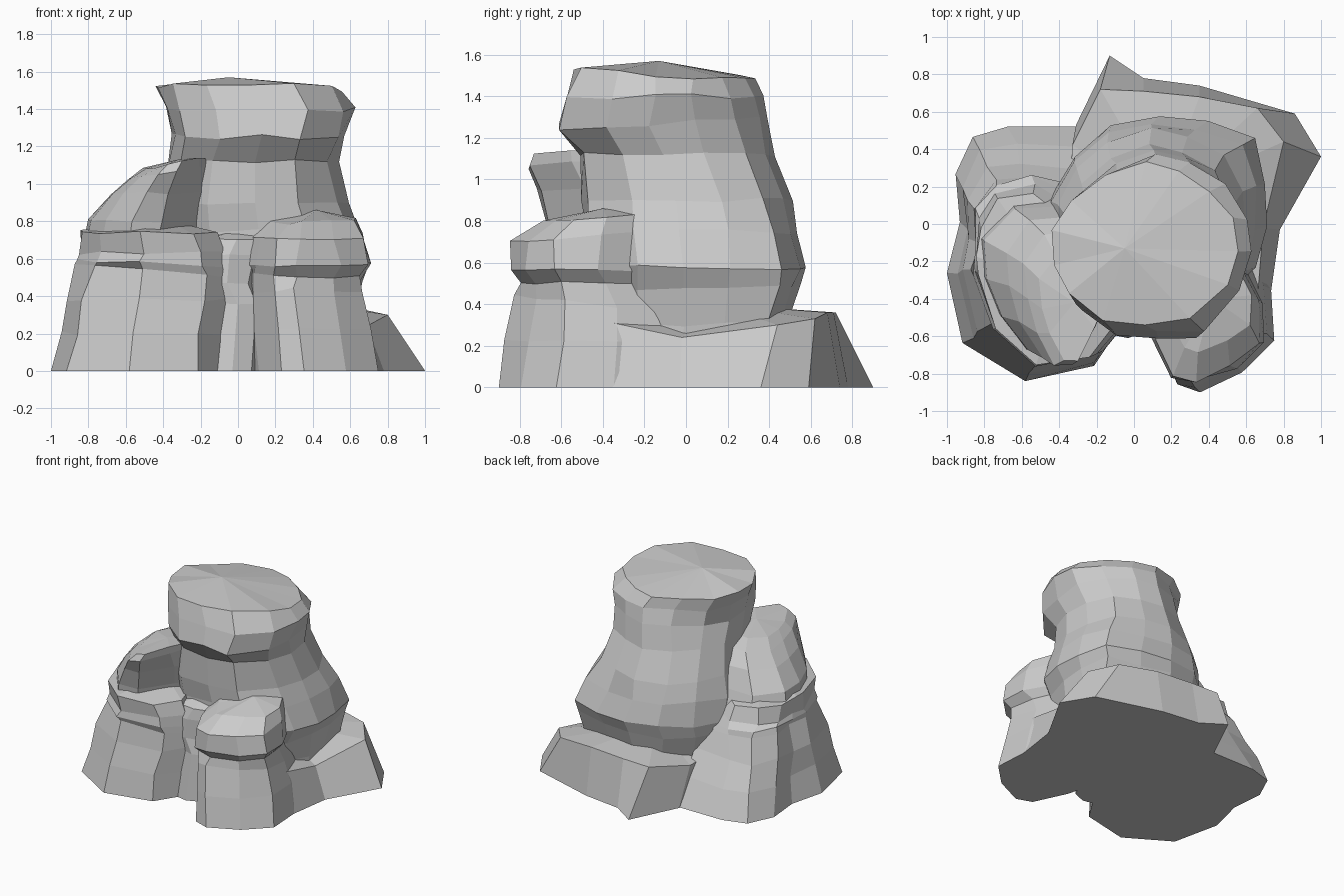
import bpy, bmesh, random
from mathutils import Vector

random.seed(7)


def loft(name, rings, apex):
    """Join rings of points into a closed, flat-faced solid with a peaked top."""
    bm = bmesh.new()
    loops = [[bm.verts.new(p) for p in ring] for ring in rings]
    n = len(loops[0])
    for lo, hi in zip(loops, loops[1:]):
        for i in range(n):
            j = (i + 1) % n
            bm.faces.new((lo[i], lo[j], hi[j], hi[i]))
    bm.faces.new(loops[0][::-1])
    tip = bm.verts.new(apex)
    for i in range(n):
        bm.faces.new((loops[-1][i], loops[-1][(i + 1) % n], tip))
    bmesh.ops.recalc_face_normals(bm, faces=bm.faces[:])
    mesh = bpy.data.meshes.new(name)
    bm.to_mesh(mesh)
    bm.free()
    ob = bpy.data.objects.new(name, mesh)
    bpy.context.collection.objects.link(ob)
    return ob


def rock(name, contour, levels, apex, rough=0.014, top=None):
    """Fit a contour, blending to a top contour, to levels (z, x0, x1, y0, y1, tilt x, tilt y)."""
    top = top or contour
    rings = []
    for k, lv in enumerate(levels):
        z, x0, x1, y0, y1 = lv[:5]
        tx, ty = lv[5:] if len(lv) > 5 else (0, 0)
        t = k / (len(levels) - 1)
        r = rough if z > 0 else 0
        ring = []
        for (ua, va), (ub, vb) in zip(contour, top):
            u, v = ua + (ub - ua) * t, va + (vb - va) * t
            p = Vector(((x0 + x1) / 2 + u * (x1 - x0) / 2,
                        (y0 + y1) / 2 + v * (y1 - y0) / 2,
                        z + tx * u + ty * v))
            ring.append(p + Vector([random.uniform(-r, r) for _ in range(3)]))
        rings.append(ring)
    return loft(name, rings, apex)


# Tall main tower with an overhanging brow, sharp back corner low down, rounder on top
tower = [(1, -.1), (1, .35), (1, .84), (.45, .95), (0, 1), (-.45, .9), (-.8, .6),
         (-1, .2), (-.98, -.25), (-.85, -.65), (-.5, -.95), (0, -1), (.45, -.96), (.85, -.55)]
tower_top = [(1, -.1), (.96, .3), (.68, .66), (.35, .92), (0, 1), (-.45, .85), (-.8, .55),
             (-1, .2), (-.98, -.25), (-.85, -.65), (-.45, -.95), (0, -1), (.5, -.97), (.9, -.5)]
rock("main_tower", tower, [
    (0, -.36, .60, -.45, .46),
    (.30, -.38, .62, -.42, .48),
    (.48, -.42, .66, -.45, .54),
    (.58, -.43, .72, -.48, .58),
    (.75, -.44, .65, -.49, .54),
    (.90, -.42, .58, -.50, .51),
    (1.12, -.38, .54, -.52, .42),
    (1.27, -.35, .58, -.62, .38, 0, .02),
    (1.40, -.38, .63, -.58, .36),
    (1.51, -.43, .55, -.53, .32, -.01, -.02)], (-.05, -.13, 1.57), top=tower_top)

# Broad sloping foot around the back and right
foot_low = [(.72, -.45), (.78, -.03), (1, .36), (.86, .59), (.35, .74), (.05, .78),
            (-.13, .9), (-.31, .53), (-.35, 0), (0, -.4)]
foot_high = [(.66, -.4, .32), (.69, -.02, .24), (.80, .44, .30), (.66, .62, .33),
             (.35, .68, .36), (.05, .71, .36), (-.18, .72, .36), (-.33, .42, .30),
             (-.35, 0, .3), (0, -.35, .35)]
loft("back_foot", [[(x, y, 0) for x, y in foot_low], foot_high], (.15, .15, .40))

# Front right column with a jutting cap
column = [(1, -.35), (.95, .3), (.6, .95), (-.2, 1), (-.8, .8), (-1, .2),
          (-.85, -.3), (-.5, -.9), (-.15, -1), (.5, -.75)]
rock("right_column", column, [
    (0, .06, .75, -.90, -.05),
    (.22, .05, .70, -.86, -.03),
    (.40, .05, .66, -.82, -.05, 0, -.04),
    (.51, .05, .65, -.80, -.18),
    (.57, .03, .71, -.85, -.18),
    (.72, .06, .67, -.84, -.19, 0, .02),
    (.81, .15, .63, -.68, -.22, .01, .02)], (.42, -.40, .86))

# Front left base, stepping back towards a ledge and shelf
base = [(-1, -.15), (-.82, -.7), (-.09, -1), (.71, -.88), (1, -.57), (.8, .25),
        (.55, 1), (-.3, 1), (-.7, .92), (-.9, .63), (-.85, .25)]
base_top = [(-1, .05), (-.7, -.6), (-.15, -1), (.65, -.9), (1, -.57), (.8, .0),
            (.35, .7), (-.2, 1), (-.7, .95), (-.97, .65), (-.98, .3)]
rock("left_base", base, [
    (0, -1, -.08, -.84, .52),
    (.20, -.95, -.07, -.80, .43),
    (.38, -.92, -.05, -.75, .33),
    (.53, -.87, -.04, -.72, .26, -.03, 0),
    (.57, -.87, -.05, -.75, .25, -.03, 0),
    (.63, -.85, -.06, -.74, .20),
    (.74, -.84, -.10, -.75, .15)], (-.40, -.35, .81), top=base_top)

# Leaning hump on the left, overhanging the shelf
hump = [(1, .1), (.9, .6), (.3, 1), (-.5, .95), (-1, .5), (-.95, 0), (-.7, -.5),
        (-.3, -1), (.15, -.95), (.7, -.4)]
rock("left_hump", hump, [
    (.66, -.83, -.14, -.66, .14),
    (.80, -.80, -.13, -.68, .10),
    (.95, -.69, -.13, -.72, .04),
    (1.06, -.58, -.14, -.76, -.04, .03, 0),
    (1.11, -.50, -.16, -.74, -.15, .03, 0)], (-.32, -.42, 1.13), .010)

# Narrow pillar in the gap between the front masses, widening into a sill
pillar = [(1, 0), (.6, .9), (-.6, .9), (-1, 0), (-.6, -.9), (0, -1), (.6, -.8)]
rock("middle_pillar", pillar, [
    (0, -.20, .14, -.61, -.2),
    (.36, -.15, .15, -.58, -.2),
    (.47, -.24, .12, -.57, -.2),
    (.62, -.24, .16, -.57, -.2),
    (.71, -.24, .24, -.55, -.2)], (0, -.40, .76), .008)

# Low boulder step at the back left, in the cleft beside the tower
rock("back_left_step", pillar, [
    (0, -.60, -.22, .05, .50),
    (.14, -.56, -.25, .05, .43),
    (.26, -.58, -.30, -.05, .30)], (-.45, .08, .32))
